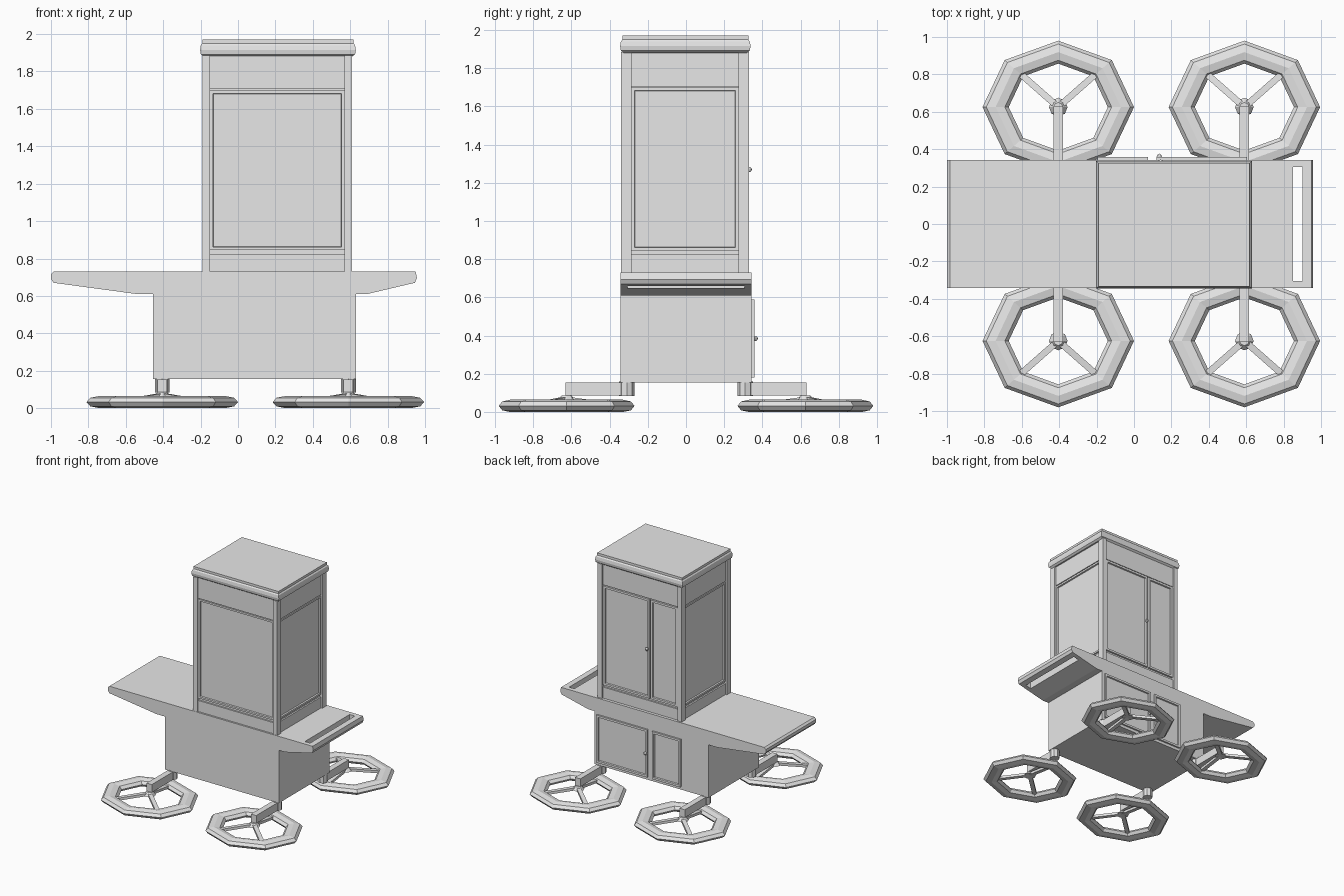
import bpy, bmesh, math
from mathutils import Vector

cube = bpy.data.objects.get("Cube")
if cube:
    bpy.data.objects.remove(cube)

grey = bpy.data.materials.new("plain_grey")
grey.use_nodes = True
grey.diffuse_color = (0.8, 0.8, 0.8, 1)
grey.node_tree.nodes["Principled BSDF"].inputs["Base Color"].default_value = (0.8, 0.8, 0.8, 1)


def finish(name, bm):
    bmesh.ops.recalc_face_normals(bm, faces=bm.faces)
    mesh = bpy.data.meshes.new(name)
    bm.to_mesh(mesh)
    bm.free()
    mesh.materials.append(grey)
    obj = bpy.data.objects.new(name, mesh)
    bpy.context.collection.objects.link(obj)
    return obj


def box(name, x, y, z, panel=None, rim=0.025, depth=0.012):
    """Box from ranges; the side facing `panel` gets a framed, sunken panel."""
    bm = bmesh.new()
    bmesh.ops.create_cube(bm, size=1)
    for v in bm.verts:
        v.co = [r[0] if c < 0 else r[1] for c, r in zip(v.co, (x, y, z))]
    bm.normal_update()
    if panel:
        face = max(bm.faces, key=lambda f: f.normal.dot(Vector(panel)))
        bmesh.ops.inset_region(bm, faces=[face], thickness=rim)
        bmesh.ops.inset_region(bm, faces=[face], thickness=0.004, depth=-depth)
    return finish(name, bm)


def bar(name, p, q, w, h):
    """Rectangular bar from p to q, with its width kept level."""
    p, q = Vector(p), Vector(q)
    side = (q - p).cross(Vector((0, 0, 1))).normalized() * w / 2
    up = Vector((0, 0, h / 2))
    bm = bmesh.new()
    ends = [[bm.verts.new(e + a * side + b * up) for a, b in ((-1, -1), (1, -1), (1, 1), (-1, 1))]
            for e in (p, q)]
    for ring in ends:
        bm.faces.new(ring)
    for i in range(4):
        j = (i + 1) % 4
        bm.faces.new((ends[0][i], ends[0][j], ends[1][j], ends[1][i]))
    return finish(name, bm)


def cone(name, loc, r1, r2, h, sides=8, turn=0):
    bm = bmesh.new()
    bmesh.ops.create_cone(bm, cap_ends=True, segments=sides, radius1=r1, radius2=r2, depth=h)
    obj = finish(name, bm)
    obj.location = loc
    obj.rotation_euler.z = turn
    return obj


def knob(name, loc):
    bm = bmesh.new()
    bmesh.ops.create_uvsphere(bm, u_segments=8, v_segments=6, radius=0.014)
    finish(name, bm).location = loc


# Base cabinet and both counter wings: one extruded profile
profile = [(-0.455, 0.155), (0.63, 0.155), (0.63, 0.61), (0.69, 0.61), (0.945, 0.67), (0.957, 0.695),
           (0.95, 0.73), (-0.985, 0.73), (-1.0, 0.715), (-1.0, 0.69), (-0.985, 0.67), (-0.54, 0.61),
           (-0.455, 0.61)]
bm = bmesh.new()
face = bm.faces.new([bm.verts.new((x, -0.343, z)) for x, z in profile])
out = bmesh.ops.extrude_face_region(bm, geom=[face])
bmesh.ops.translate(bm, vec=(0, 0.686, 0), verts=[v for v in out["geom"] if isinstance(v, bmesh.types.BMVert)])
body = finish("base_and_counter", bm)

# Handle slot through the short wing
cutter = box("slot_cutter", (0.85, 0.9), (-0.305, 0.305), (0.5, 0.9))
cutter.hide_render = True
cutter.hide_viewport = True
cut = body.modifiers.new("slot", 'BOOLEAN')
cut.operation = 'DIFFERENCE'
cut.solver = 'EXACT'
cut.object = cutter

# Lower back doors
box("lower_wide_door", (0.12, 0.605), (0.335, 0.358), (0.18, 0.59), (0, 1, 0))
box("lower_narrow_door", (-0.195, 0.075), (0.335, 0.358), (0.18, 0.59), (0, 1, 0))
knob("lower_knob", (0.135, 0.362, 0.385))

# Upper cabinet core and corner posts
Z0, Z1 = 0.73, 1.885
box("upper_core", (-0.165, 0.585), (-0.315, 0.305), (Z0, Z1))
for side, xr in (("right", (-0.19, -0.15)), ("left", (0.57, 0.61))):
    for end, yr in (("front", (-0.34, -0.285)), ("back", (0.275, 0.33))):
        box(f"{end}_{side}_post", xr, yr, (Z0, Z1))

# Header, framed panel and bottom rail on the front and both sides
walls = [("front", (-0.15, 0.57), (-0.328, -0.3), (0, -1, 0)),
         ("left", (0.57, 0.598), (-0.285, 0.275), (1, 0, 0)),
         ("right", (-0.178, -0.15), (-0.285, 0.275), (-1, 0, 0))]
for name, xr, yr, normal in walls:
    box(name + "_header", xr, yr, (1.705, Z1))
    box(name + "_panel", xr, yr, (0.845, 1.698), normal, 0.022)
    box(name + "_rail", xr, yr, (Z0, 0.825))

# Upper back doors
box("back_header", (-0.15, 0.57), (0.29, 0.318), (1.705, Z1))
box("back_rail", (-0.15, 0.57), (0.29, 0.318), (Z0, 0.825))
box("upper_wide_door", (0.125, 0.565), (0.29, 0.322), (0.845, 1.698), (0, 1, 0))
box("upper_narrow_door", (-0.145, 0.112), (0.29, 0.322), (0.845, 1.698), (0, 1, 0))
knob("upper_knob", (0.142, 0.331, 1.27))

# Rolled roof cap: stacked rectangular rings
bm = bmesh.new()
rings = []
for inset, z in ((0.02, 1.88), (0.004, 1.892), (0, 1.915), (0.004, 1.94), (0.012, 1.95), (0.012, 1.97)):
    x0, x1, y0, y1 = -0.203 + inset, 0.63 - inset, -0.345 + inset, 0.338 - inset
    rings.append([bm.verts.new((x, y, z)) for x, y in ((x0, y0), (x1, y0), (x1, y1), (x0, y1))])
for a, b in zip(rings, rings[1:]):
    for i in range(4):
        j = (i + 1) % 4
        bm.faces.new((a[i], a[j], b[j], b[i]))
bm.faces.new(rings[0])
bm.faces.new(rings[-1])
finish("roof_cap", bm)

# Four flat-lying wheels on short arms
for end, s in (("front", -1), ("back", 1)):
    for side, cx in (("right", -0.405), ("left", 0.59)):
        tag = f"{end}_{side}"
        cy = s * 0.625
        bpy.ops.mesh.primitive_torus_add(major_segments=8, minor_segments=8, major_radius=0.335,
                                         minor_radius=0.07, location=(cx, cy, 0.0325))
        rim = bpy.context.object
        rim.name = tag + "_wheel_rim"
        rim.scale = (1, 0.877, 0.464)
        rim.data.materials.append(grey)
        # Spokes: one towards the body, two splayed outwards
        for i, a in enumerate((-90, 45, 135)):
            a = math.radians(a)
            tip = (cx + 0.29 * math.cos(a), cy + s * 0.255 * math.sin(a), 0.035)
            bar(f"{tag}_spoke_{i + 1}", (cx, cy, 0.07), tip, 0.035, 0.022)
        cone(tag + "_hub", (cx, cy, 0.073), 0.05, 0.025, 0.028)
        bar(tag + "_arm", (cx, s * 0.29, 0.12), (cx, s * 0.63, 0.12), 0.05, 0.068)
        cone(tag + "_post", (cx, s * 0.31, 0.121), 0.04, 0.04, 0.076)
